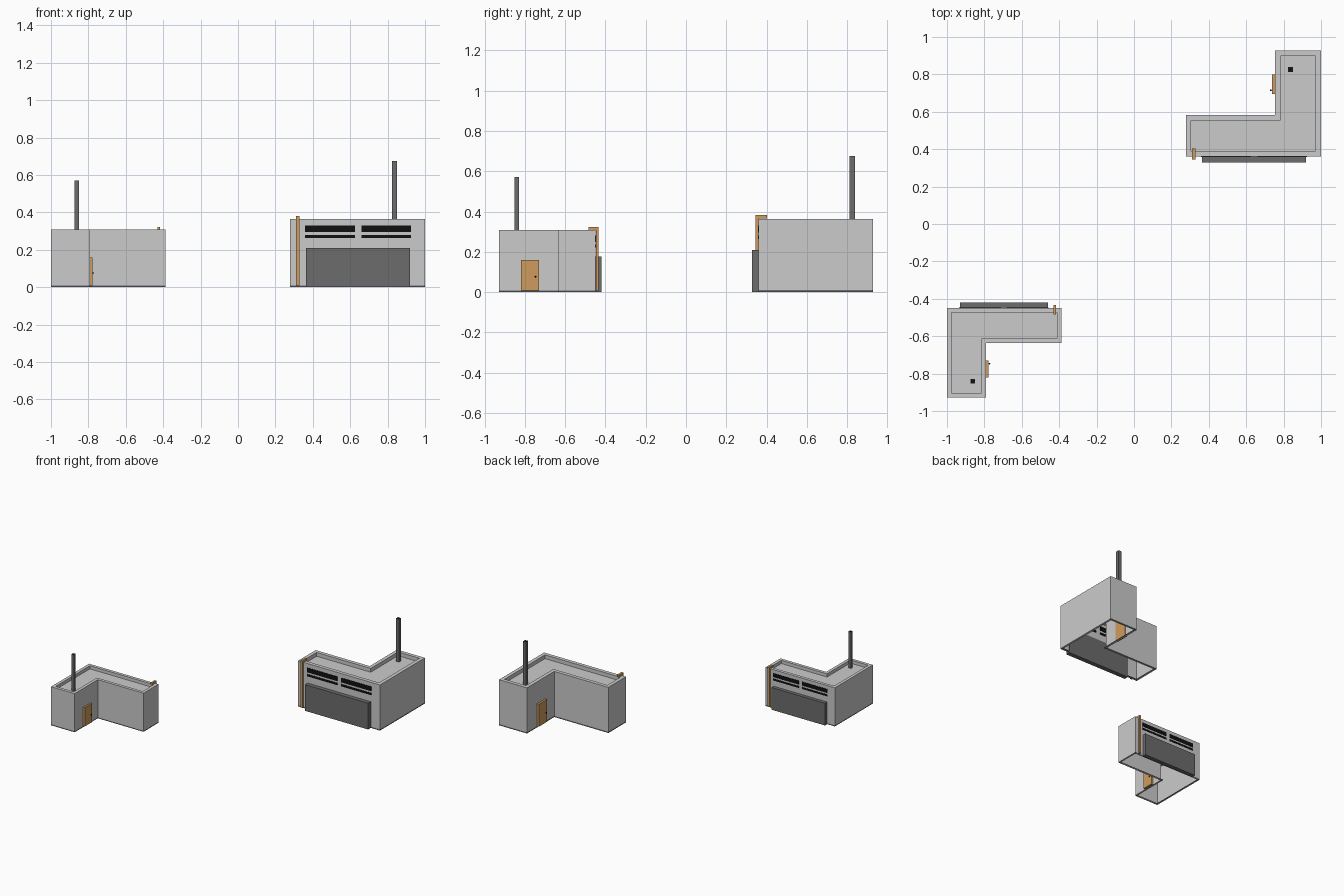
import bpy, bmesh
from math import pi
from mathutils import Matrix, Vector

if "Cube" in bpy.data.objects:
    bpy.data.objects.remove(bpy.data.objects["Cube"])

# L-shaped footprint, counter-clockwise
L = [(0.277, 0.361), (1.0, 0.361), (1.0, 0.928), (0.754, 0.928), (0.754, 0.583), (0.277, 0.583)]
BASE, ROOF = 0.01, 0.364


def material(name, rgb):
    m = bpy.data.materials.new(name)
    m.diffuse_color = (*rgb, 1)
    m.use_nodes = True
    m.node_tree.nodes["Principled BSDF"].inputs["Base Color"].default_value = m.diffuse_color
    return m


DARK = material("dark_grey", (0.15, 0.15, 0.15))
BLACK = material("black", (0.005, 0.005, 0.005))
TAN = material("tan", (0.62, 0.33, 0.11))
parts = []


def finish(bm, name, mat=None):
    me = bpy.data.meshes.new(name)
    bm.to_mesh(me)
    bm.free()
    ob = bpy.data.objects.new(name, me)
    if mat:
        me.materials.append(mat)
    bpy.context.collection.objects.link(ob)
    parts.append(ob)


def box(name, x, y, z, mat=None):
    lo, hi = Vector((x[0], y[0], z[0])), Vector((x[1], y[1], z[1]))
    bm = bmesh.new()
    bmesh.ops.create_cube(bm, size=1)
    bm.transform(Matrix.Translation((lo + hi) / 2) @ Matrix.Diagonal((*(hi - lo), 1)))
    finish(bm, name, mat)


def prism(outline, z0, z1):
    """Open-bottomed shell; returns bmesh and its top face."""
    bm = bmesh.new()
    low = [bm.verts.new((x, y, z0)) for x, y in outline]
    high = [bm.verts.new((x, y, z1)) for x, y in outline]
    n = len(outline)
    for i in range(n):
        j = (i + 1) % n
        bm.faces.new((low[i], low[j], high[j], high[i]))
    top = bm.faces.new(high)
    bm.normal_update()
    return bm, top


def sink_top(bm, top, rim, depth):
    """Leave a rim and push the inner top face down."""
    bmesh.ops.inset_region(bm, faces=[top], thickness=rim, use_even_offset=True)
    new = bmesh.ops.extrude_discrete_faces(bm, faces=[top])["faces"][0]
    bmesh.ops.translate(bm, verts=new.verts[:], vec=(0, 0, -depth))
    return new


# walls with parapet and sunken roof
bm, top = prism(L, BASE, ROOF)
sink_top(bm, top, 0.029, 0.03)
finish(bm, "walls_and_roof")

# dark skirting ring
bm, top = prism(L, 0, BASE)
inner = sink_top(bm, top, 0.01, BASE)
bmesh.ops.delete(bm, geom=[inner], context='FACES_ONLY')
finish(bm, "skirting", DARK)

# chimney with dark flue
c = [(0.824, 0.812), (0.851, 0.812), (0.851, 0.839), (0.824, 0.839)]
bm, top = prism(c, 0.334, 0.676)
sink_top(bm, top, 0.003, 0.02)
finish(bm, "chimney", DARK)
box("flue", (0.827, 0.848), (0.815, 0.836), (0.65, 0.674), BLACK)

# loading gate and window strips above it
box("loading_gate", (0.363, 0.919), (0.328, 0.364), (0, 0.209), DARK)
for i, x in enumerate([(0.359, 0.625), (0.66, 0.924)]):
    box(f"window_upper_{i}", x, (0.358, 0.364), (0.295, 0.331), BLACK)
    box(f"window_lower_{i}", x, (0.358, 0.364), (0.263, 0.28), BLACK)

# drain pipe hooked over the parapet
prof = [(0.344, 0.008), (0.36, 0.008), (0.36, 0.365), (0.403, 0.365), (0.403, 0.382), (0.344, 0.382)]
bm = bmesh.new()
f = bm.faces.new([bm.verts.new((0.311, y, z)) for y, z in prof])
ext = bmesh.ops.extrude_face_region(bm, geom=[f], use_keep_orig=True)["geom"]
bmesh.ops.translate(bm, verts=[v for v in ext if isinstance(v, bmesh.types.BMVert)], vec=(0.017, 0, 0))
bmesh.ops.recalc_face_normals(bm, faces=bm.faces[:])
finish(bm, "drain_pipe", TAN)

# side door and knob
box("side_door", (0.738, 0.757), (0.695, 0.8), (0.01, 0.188), TAN)
bm = bmesh.new()
bmesh.ops.create_icosphere(bm, subdivisions=2, radius=0.005,
                           matrix=Matrix.Translation((0.731, 0.715, 0.09)))
finish(bm, "door_knob", BLACK)
box("knob_stem", (0.731, 0.74), (0.713, 0.717), (0.088, 0.092), BLACK)

# smaller second building, turned half way round
corner = Matrix.Translation((-1, -0.928, 0))
turn = corner @ Matrix.Rotation(pi, 4, 'Z') @ Matrix.Scale(0.846, 4) @ corner
for ob in parts[:]:
    twin = ob.copy()
    twin.name = "small_" + ob.name
    twin.matrix_world = turn
    bpy.context.collection.objects.link(twin)
